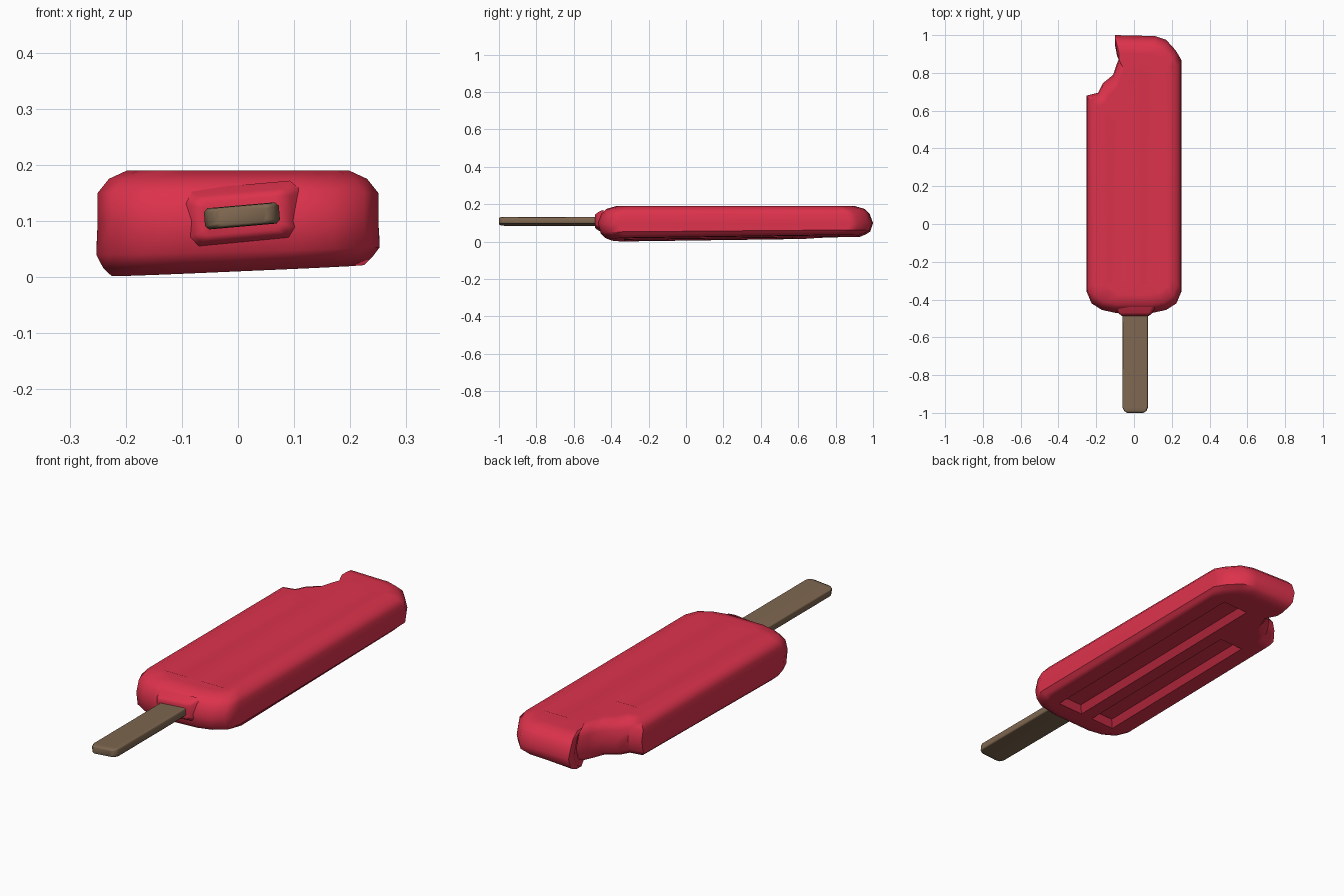
import bpy, bmesh, math
from mathutils import Matrix

if "Cube" in bpy.data.objects:
    bpy.data.objects.remove(bpy.data.objects["Cube"], do_unlink=True)


def material(name, rgb):
    m = bpy.data.materials.new(name)
    m.use_nodes = True
    m.diffuse_color = (*rgb, 1)
    m.node_tree.nodes["Principled BSDF"].inputs["Base Color"].default_value = (*rgb, 1)
    return m


red = material("strawberry_red", (0.72, 0.032, 0.072))
wood = material("brown_wood", (0.21, 0.135, 0.08))


def loft(name, rings, mat):
    """Closed solid through rings of equal point count."""
    bm = bmesh.new()
    loops = [[bm.verts.new(p) for p in ring] for ring in rings]
    n = len(loops[0])
    for a, b in zip(loops, loops[1:]):
        for i in range(n):
            j = (i + 1) % n
            bm.faces.new((a[i], a[j], b[j], b[i]))
    bm.faces.new(loops[0][::-1])
    bm.faces.new(loops[-1])
    bmesh.ops.recalc_face_normals(bm, faces=bm.faces)
    mesh = bpy.data.meshes.new(name)
    bm.to_mesh(mesh)
    bm.free()
    mesh.materials.append(mat)
    ob = bpy.data.objects.new(name, mesh)
    bpy.context.collection.objects.link(ob)
    return ob


def activate(ob):
    bpy.ops.object.select_all(action='DESELECT')
    ob.select_set(True)
    bpy.context.view_layer.objects.active = ob


def apply_modifier(ob, kind, **settings):
    activate(ob)
    mod = ob.modifiers.new(kind.lower(), kind)
    for key, value in settings.items():
        setattr(mod, key, value)
    bpy.ops.object.modifier_apply(modifier=mod.name)


def smooth(ob, degrees):
    activate(ob)
    bpy.ops.object.shade_smooth_by_angle(angle=math.radians(degrees))
    ob.modifiers.new("normals", 'WEIGHTED_NORMAL').keep_sharp = True


# Ice body: bitten outline, lofted through rounded layers
corner = [(0.1, -0.47), (0.17, -0.455), (0.225, -0.42), (0.25, -0.36)]
back = [(0.25, 0.87), (0.22, 0.92), (0.17, 0.975), (0.11, 0.995)]
bite = [(-0.1, 1.0), (-0.1, 0.96), (-0.07, 0.9), (-0.09, 0.85), (-0.11, 0.79),
        (-0.165, 0.745), (-0.19, 0.695), (-0.25, 0.68)]
outline = corner + back + bite + [(-x, y) for x, y in reversed(corner)]
CENTRE_Y = 0.26


def underside(x, y):
    return 0.02 * (x + 0.23) / 0.46 + 0.018 * (y + 0.4) / 1.3


def layer(z, sx, sy, tilt):
    ring = []
    for x, y in outline:
        px, py = x * sx, CENTRE_Y + (y - CENTRE_Y) * sy
        ring.append((px, py, z + tilt * underside(px, py)))
    return ring


body = loft("ice_body", [
    layer(0.0, 0.9, 0.9, 1), layer(0.015, 0.96, 0.95, 1), layer(0.04, 1.01, 0.98, 0.6),
    layer(0.1, 1.0, 1.0, 0), layer(0.15, 1.0, 0.975, 0),
    layer(0.175, 0.92, 0.94, 0), layer(0.19, 0.79, 0.87, 0)], red)


# Long moulded grooves on both faces, stopping short of the bite
def groove(x0, x1, y0, y1, surface, depth):
    def rect(z, inset):
        a, b, c, d = x0 + inset, x1 - inset, y0 + inset, y1 - inset
        return [(a, c, z(a, c)), (b, c, z(b, c)), (b, d, z(b, d)), (a, d, z(a, d))]
    cutter = loft("groove_cutter", [rect(lambda x, y: surface(x, y) - depth, -0.025),
                                    rect(lambda x, y: surface(x, y) + depth, 0.025)], red)
    cutter.hide_render = True
    apply_modifier(body, 'BOOLEAN', operation='DIFFERENCE', solver='EXACT', object=cutter)
    bpy.data.objects.remove(cutter, do_unlink=True)


for x0, x1, y1 in ((-0.15, -0.03, 0.57), (0.03, 0.16, 0.82)):
    groove(x0, x1, -0.33, y1, lambda x, y: 0.19, -0.01)
    groove(x0, x1, -0.33, y1, underside, 0.025)
smooth(body, 40)

# Collar of ice where the stick enters
tilt = Matrix.Translation((0.007, 0, 0.109)) @ Matrix.Rotation(math.radians(-5), 4, 'Y')


def slab(y, w, h):
    c = min(w, h) * 0.35
    pts = [(w, h - c), (w - c, h), (c - w, h), (-w, h - c),
           (-w, c - h), (c - w, -h), (w - c, -h), (w, c - h)]
    return [tilt @ Matrix.Translation((x, y, z)).translation for x, z in pts]


collar = loft("ice_collar", [slab(-0.44, 0.11, 0.055), slab(-0.47, 0.09, 0.042),
                             slab(-0.487, 0.07, 0.03)], red)
smooth(collar, 50)

# Wooden stick with a rounded tip
stick = loft("wooden_stick", [slab(-1.0, 0.042, 0.014), slab(-0.99, 0.058, 0.018),
                              slab(-0.97, 0.067, 0.019), slab(-0.4, 0.067, 0.019)], wood)
smooth(stick, 50)
